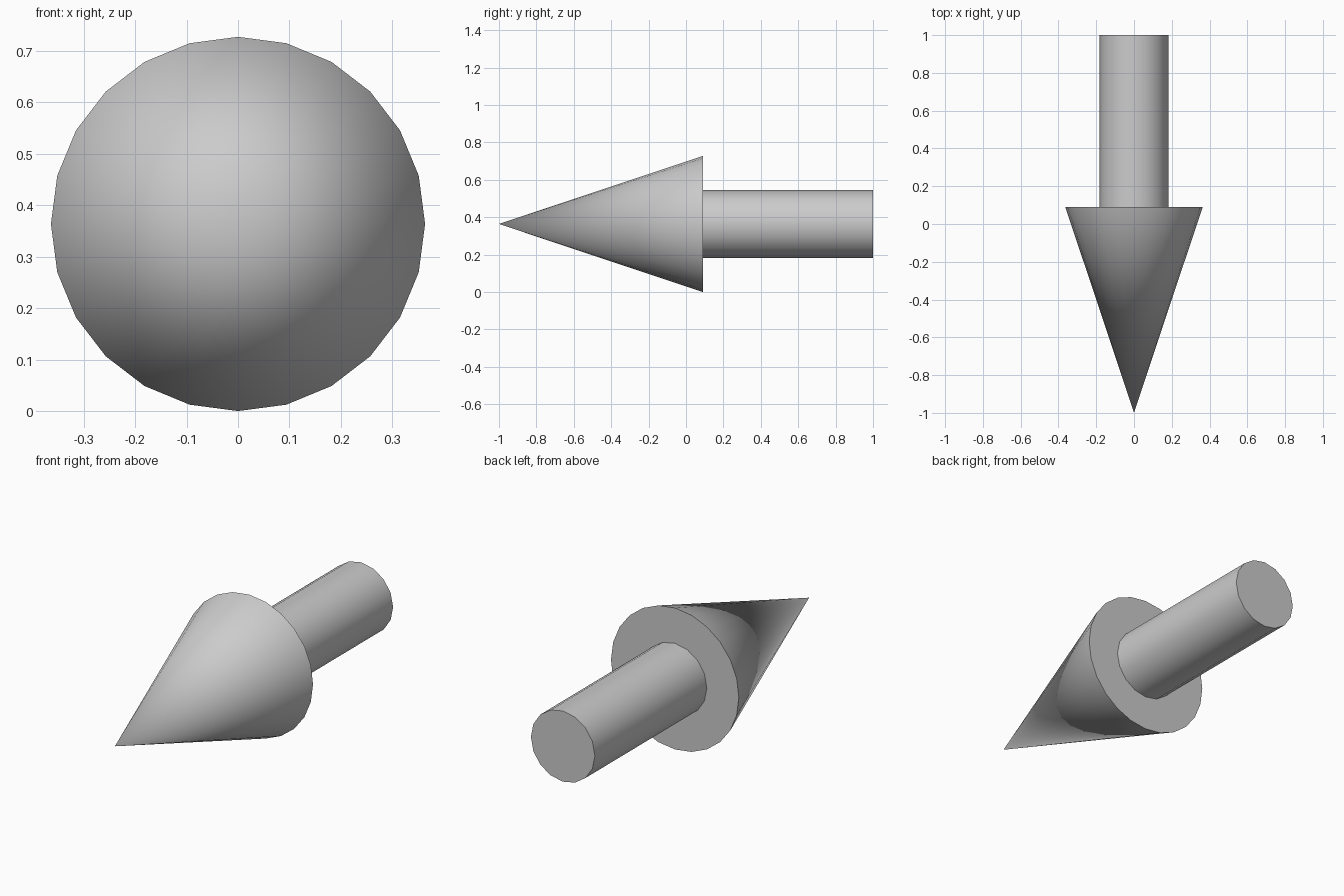
import bpy
import math

if "Cube" in bpy.data.objects:
    bpy.data.objects.remove(bpy.data.objects["Cube"])

R = 0.3636        # head radius, also the axis height
BASE_Y = 0.09     # where the head meets the shaft


def lathe_part(name, sides, r_back, r_front, y_front, y_back):
    """Round part lying along y, with a vertex at the top."""
    bpy.ops.mesh.primitive_cone_add(
        vertices=sides, radius1=r_back, radius2=r_front,
        depth=y_back - y_front,
        location=(0, (y_front + y_back) / 2, R),
        rotation=(math.pi / 2, 0, 0))
    ob = bpy.context.object
    ob.name = name
    bpy.ops.object.transform_apply(location=False, rotation=True, scale=True)
    bpy.ops.object.shade_smooth_by_angle(angle=math.radians(40))
    return ob


# Pointed head
lathe_part("arrow_head", 24, R, 0, -1.0, BASE_Y)

# Round shaft
lathe_part("arrow_shaft", 16, R / 2, R / 2, BASE_Y, 1.0)
